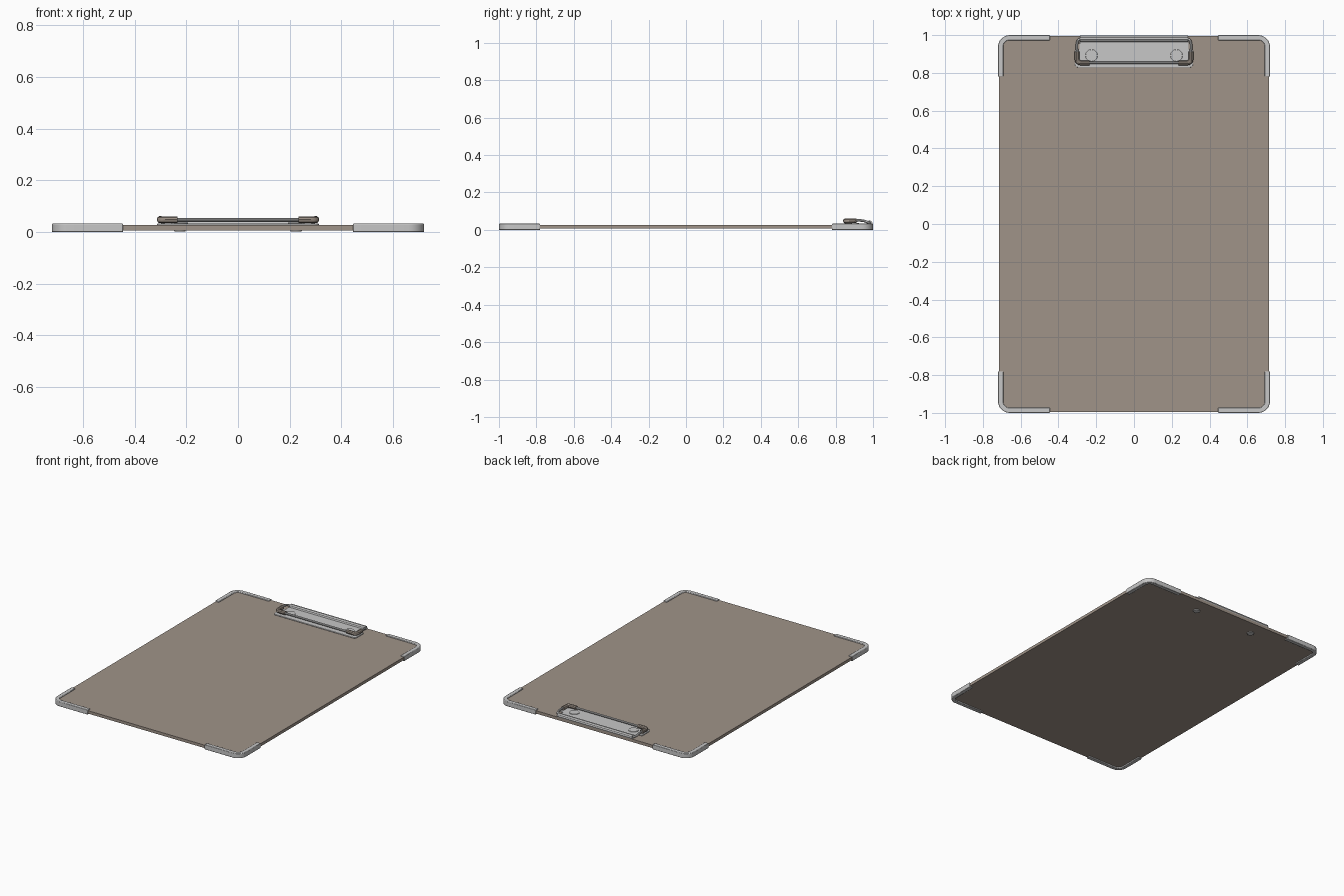
import bpy, bmesh, math
from mathutils import Vector

if "Cube" in bpy.data.objects:
    bpy.data.objects.remove(bpy.data.objects["Cube"])


def material(name, rgb):
    m = bpy.data.materials.new(name)
    m.diffuse_color = (*rgb, 1)
    m.use_nodes = True
    m.node_tree.nodes["Principled BSDF"].inputs["Base Color"].default_value = m.diffuse_color
    return m


TAUPE = material("taupe board", (0.35, 0.295, 0.25))
METAL = material("light grey metal", (0.57, 0.57, 0.57))
SLEEVE = material("taupe sleeve", (0.32, 0.27, 0.23))


def rounded(points, steps=8):
    """Outline of (x, y, radius) corners with each corner rounded."""
    out = []
    n = len(points)
    for i, (x, y, r) in enumerate(points):
        p = Vector((x, y))
        if r == 0:
            out.append(p)
            continue
        a = (Vector(points[i - 1][:2]) - p).normalized()
        b = (Vector(points[(i + 1) % n][:2]) - p).normalized()
        centre = p + (a + b) * r
        for k in range(steps + 1):
            t = k / steps * math.pi / 2
            out.append(centre - b * r * math.cos(t) - a * r * math.sin(t))
    return out


def finish(ob, mat):
    ob.data.materials.append(mat)
    bpy.ops.object.select_all(action='DESELECT')
    ob.select_set(True)
    bpy.context.view_layer.objects.active = ob
    bpy.ops.object.shade_smooth_by_angle(angle=math.radians(35))
    return ob


def prism(name, outline, z0, z1, mat, bevel=0):
    bm = bmesh.new()
    face = bm.faces.new([bm.verts.new((p[0], p[1], z0)) for p in outline])
    ext = bmesh.ops.extrude_face_region(bm, geom=[face])
    verts = [v for v in ext["geom"] if isinstance(v, bmesh.types.BMVert)]
    bmesh.ops.translate(bm, verts=verts, vec=(0, 0, z1 - z0))
    bmesh.ops.recalc_face_normals(bm, faces=bm.faces)
    me = bpy.data.meshes.new(name)
    bm.to_mesh(me)
    bm.free()
    ob = bpy.data.objects.new(name, me)
    bpy.context.collection.objects.link(ob)
    if bevel:
        mod = ob.modifiers.new("soft edge", 'BEVEL')
        mod.width, mod.segments, mod.angle_limit = bevel, 2, math.radians(50)
    return finish(ob, mat)


def tube(name, path, radius, mat, closed=False):
    cu = bpy.data.curves.new(name, 'CURVE')
    cu.dimensions = '3D'
    cu.bevel_depth, cu.bevel_resolution, cu.use_fill_caps = radius, 3, True
    sp = cu.splines.new('POLY')
    sp.points.add(len(path) - 1)
    for p, co in zip(sp.points, path):
        p.co = (*co, 1)
    sp.use_cyclic_u = closed
    ob = bpy.data.objects.new(name, cu)
    bpy.context.collection.objects.link(ob)
    bpy.ops.object.select_all(action='DESELECT')
    ob.select_set(True)
    bpy.context.view_layer.objects.active = ob
    bpy.ops.object.convert(target='MESH')
    ob = bpy.context.object
    ob.data.materials.clear()
    return finish(ob, mat)


# Writing board
W, H = 0.716, 0.996
prism("board", rounded([(-W, -H, .06), (W, -H, .06), (W, H, .06), (-W, H, .06)]),
      0.007, 0.027, TAUPE)

# Metal corner guards
guard = rounded([(.445, 1, 0), (.445, .972, 0), (.692, .972, .03),
                 (.692, .78, 0), (.72, .78, 0), (.72, 1, .062)])
for sx, xn in ((-1, "left"), (1, "right")):
    for sy, yn in ((-1, "front"), (1, "back")):
        prism(f"corner_guard_{yn}_{xn}", [(p.x * sx, p.y * sy) for p in guard],
              0, 0.033, METAL, 0.003)

# Clip base plate, narrower under the hinge
prism("clip_base", rounded([(-.313, .828, .02), (.313, .828, .02), (.313, .925, .01),
                            (.288, .925, 0), (.288, .985, 0), (-.288, .985, 0),
                            (-.288, .925, 0), (-.313, .925, .01)]),
      0.026, 0.033, METAL, 0.002)

# Rolled hinge lying along the back edge
hinge = tube("hinge_roll", [(-.285, .981, .033), (.285, .981, .033)], .017, METAL)

# Rivets with heads on both sides of the board
for s, n in ((-1, "left"), (1, "right")):
    for part, r, z0, z1 in (("head", .032, .03, .037), ("foot", .022, .002, .01)):
        ring = [(s * .225 + r * math.cos(k * math.tau / 24),
                 .892 + r * math.sin(k * math.tau / 24)) for k in range(24)]
        prism(f"rivet_{part}_{n}", ring, z0, z1, METAL, 0.002)

# Spring wire loop: out of the hinge, arching forward, across the front
half = [(.27, .982, .036), (.288, .979, .038), (.298, .97, .042), (.302, .952, .048),
        (.302, .93, .051), (.301, .905, .05), (.30, .872, .048), (.297, .861, .048),
        (.291, .855, .047), (.28, .853, .047)]
tube("wire_loop", half + [(-x, y, z) for x, y, z in reversed(half)], .007, METAL, True)

# Grip sleeves on the front wire corners
sleeve = [(.235, .853, .048), (.28, .853, .048), (.291, .855, .048),
          (.299, .862, .048), (.301, .873, .048), (.301, .912, .049)]
for s, n in ((-1, "left"), (1, "right")):
    tube(f"grip_sleeve_{n}", [(s * x, y, z) for x, y, z in sleeve], .0135, SLEEVE)
